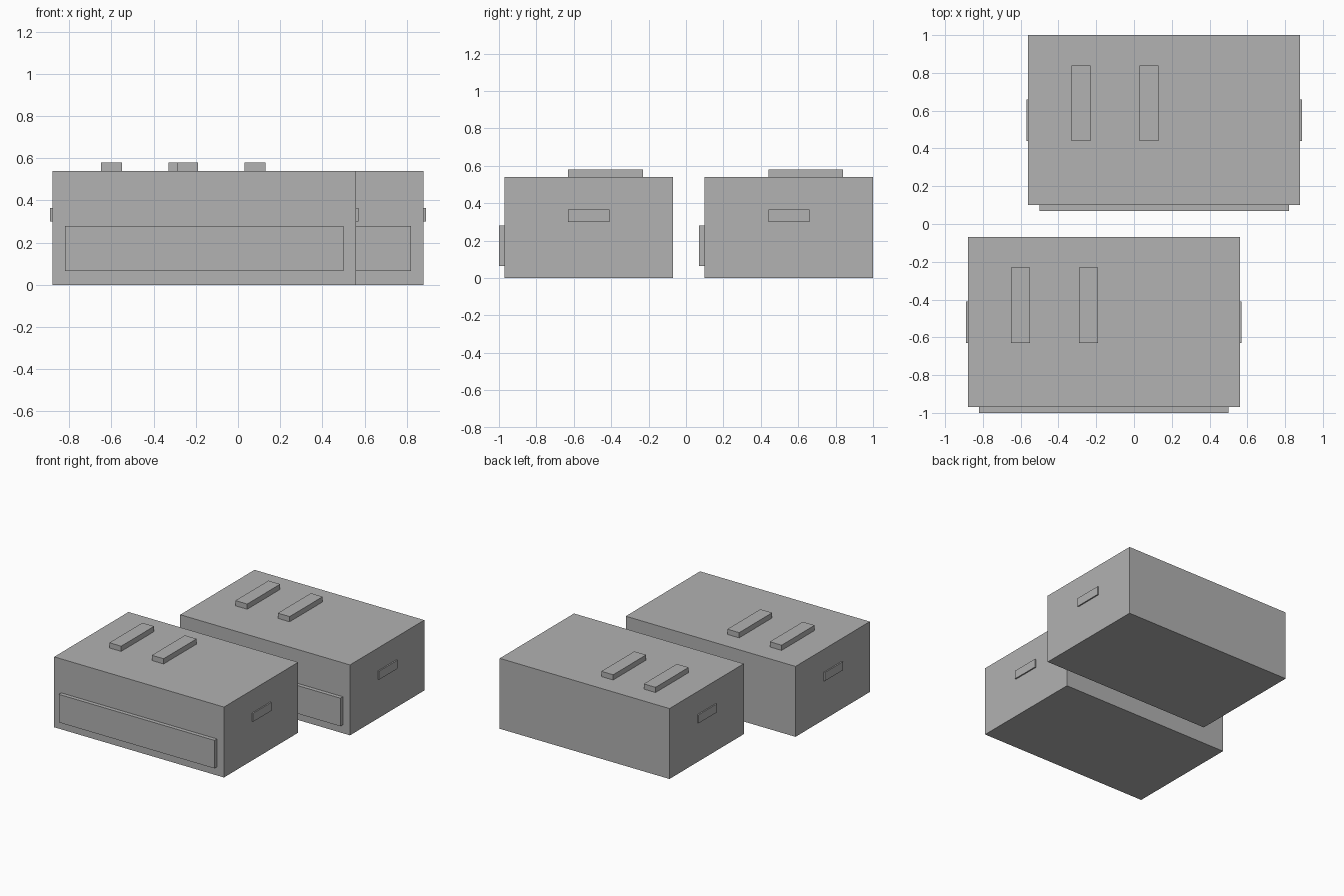
import bpy

if "Cube" in bpy.data.objects:
    bpy.data.objects.remove(bpy.data.objects["Cube"])

grey = bpy.data.materials.new("plain grey")
grey.diffuse_color = (0.445, 0.445, 0.445, 1)
grey.use_nodes = True
grey.node_tree.nodes["Principled BSDF"].inputs["Base Color"].default_value = grey.diffuse_color


def box(name, x, y, z):
    """Axis-aligned box from (min, max) ranges."""
    ranges = (x, y, z)
    bpy.ops.mesh.primitive_cube_add(size=1, location=[(a + b) / 2 for a, b in ranges])
    obj = bpy.context.object
    obj.name = name
    obj.scale = [b - a for a, b in ranges]
    bpy.ops.object.transform_apply(location=False, rotation=False, scale=True)
    obj.data.materials.append(grey)
    return obj


def crate(label, cx, cy):
    # main block
    box(label + "_body", (cx - 0.72, cx + 0.72), (cy - 0.45, cy + 0.45), (0, 0.54))
    # raised panel low on the front
    box(label + "_front_panel", (cx - 0.66, cx + 0.66), (cy - 0.48, cy - 0.45), (0.065, 0.28))
    # two raised strips on the lid
    for side, x in (("left", -0.44), ("right", -0.08)):
        box(f"{label}_{side}_top_strip", (cx + x - 0.05, cx + x + 0.05),
            (cy - 0.11, cy + 0.29), (0.54, 0.58))
    # shallow grips on both ends
    for side, s in (("left", -1), ("right", 1)):
        inner, outer = cx + s * 0.72, cx + s * 0.73
        box(f"{label}_{side}_grip", (min(inner, outer), max(inner, outer)),
            (cy - 0.11, cy + 0.11), (0.30, 0.365))


crate("front_crate", -0.16, -0.52)
crate("rear_crate", 0.16, 0.55)
